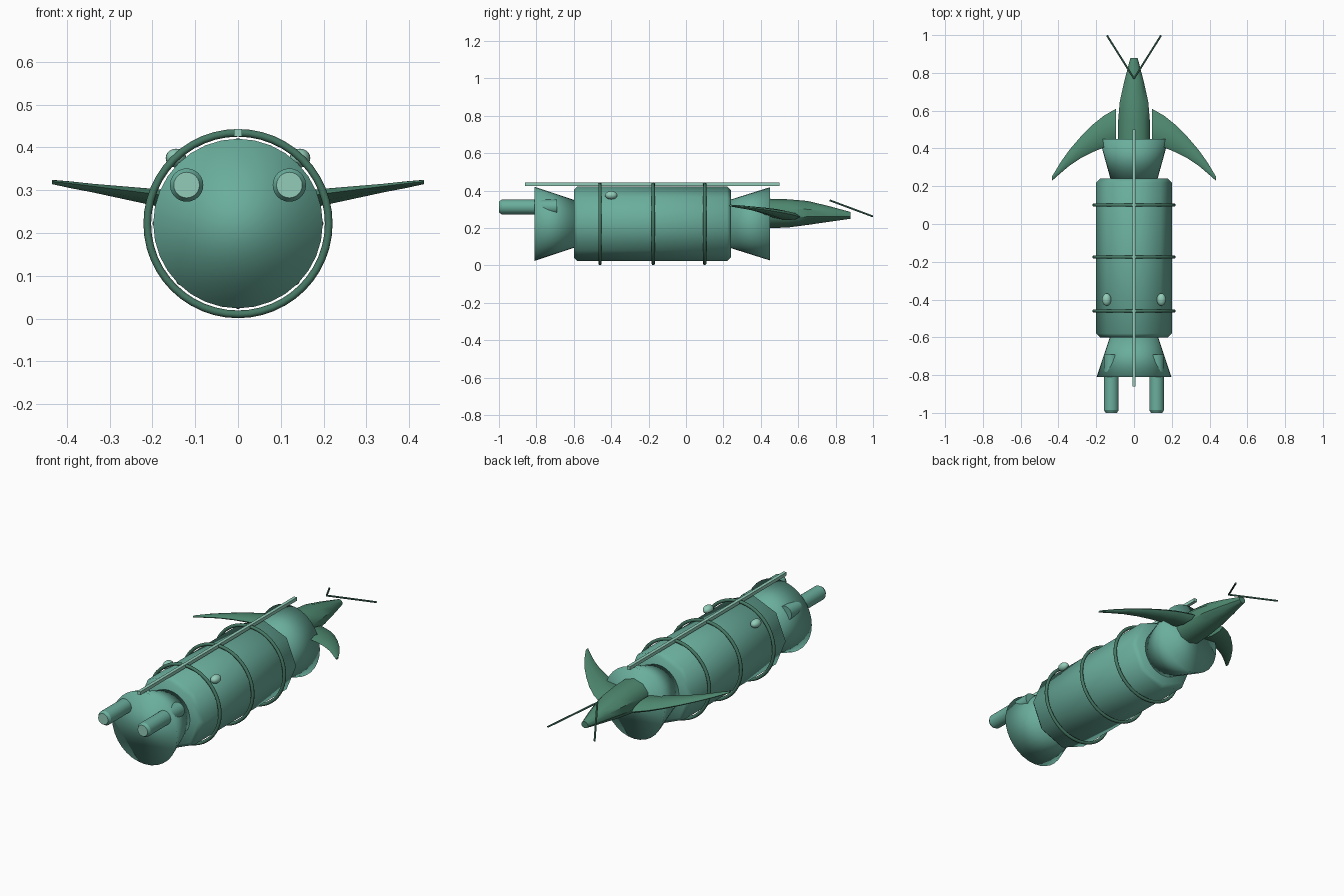
import bpy, bmesh, math
from mathutils import Vector

cube = bpy.data.objects.get("Cube")
if cube:
    bpy.data.objects.remove(cube, do_unlink=True)

AXIS_Z = 0.222


def material(name, rgb):
    lin = [((c / 255 + 0.055) / 1.055) ** 2.4 for c in rgb] + [1]
    m = bpy.data.materials.new(name)
    m.diffuse_color = lin
    m.use_nodes = True
    m.node_tree.nodes["Principled BSDF"].inputs["Base Color"].default_value = lin
    return m


TEAL = material("teal", (106, 174, 156))
GREEN = material("fin green", (78, 136, 112))
DARK = material("dark green", (70, 120, 100))
PALE = material("pale teal", (146, 204, 184))


def finish(ob, name, mat, angle=None):
    """Name and colour an object, with smooth shading (by angle if given)."""
    ob.name = ob.data.name = name
    ob.data.materials.append(mat)
    bpy.ops.object.select_all(action='DESELECT')
    ob.select_set(True)
    bpy.context.view_layer.objects.active = ob
    if angle is None:
        bpy.ops.object.shade_smooth()
    elif angle > 0:
        bpy.ops.object.shade_smooth_by_angle(angle=math.radians(angle))
    return ob


def loft(name, rings, mat, angle=None):
    """Skin a list of equal-length point loops and cap both ends."""
    bm = bmesh.new()
    loops = [[bm.verts.new(p) for p in r] for r in rings]
    n = len(loops[0])
    for a, b in zip(loops, loops[1:]):
        for i in range(n):
            j = (i + 1) % n
            bm.faces.new((a[i], a[j], b[j], b[i]))
    bm.faces.new(loops[0])
    bm.faces.new(loops[-1])
    bmesh.ops.recalc_face_normals(bm, faces=bm.faces)
    me = bpy.data.meshes.new(name)
    bm.to_mesh(me)
    bm.free()
    ob = bpy.data.objects.new(name, me)
    bpy.context.collection.objects.link(ob)
    return finish(ob, name, mat, angle)


def oval(y, rx, rz, x=0, z=AXIS_Z, n=32):
    turn = [2 * math.pi * i / n for i in range(n)]
    return [(x + rx * math.sin(t), y, z + rz * math.cos(t)) for t in turn]


# Main tank: eight-sided with chamfered ends
loft("tank", [oval(y, r, r, n=8) for y, r in
              ((-0.6, 0.18), (-0.58, 0.2), (0.22, 0.2), (0.24, 0.18))], TEAL)

# Flared ends
loft("front_flare", [oval(-0.81, 0.198, 0.198), oval(-0.6, 0.128, 0.128)], TEAL)
loft("rear_flare", [oval(0.24, 0.125, 0.13), oval(0.45, 0.183, 0.196)], TEAL)

# Hoops around the tank
for i, y in enumerate((-0.46, -0.175, 0.1)):
    bpy.ops.mesh.primitive_torus_add(
        major_radius=0.212, minor_radius=0.009, major_segments=48, minor_segments=10,
        location=(0, y, AXIS_Z), rotation=(math.pi / 2, 0, 0))
    finish(bpy.context.object, f"hoop_{i + 1}", DARK)

# Long rail on top
bpy.ops.mesh.primitive_cube_add(size=1, location=(0, -0.18, 0.434))
rail = bpy.context.object
rail.scale = (0.018, 1.36, 0.018)
finish(rail, "top_rail", PALE, 0)

# Tapered tail
tail = [(0.42, 0.09, 0.08, 0.277), (0.55, 0.088, 0.075, 0.278), (0.65, 0.079, 0.064, 0.28),
        (0.76, 0.053, 0.043, 0.275), (0.88, 0.02, 0.018, 0.267)]
loft("tail", [oval(y, rx, rz, z=z, n=10) for y, rx, rz, z in tail], GREEN, 40)

# Wing stations: x, trailing y, leading y, half thickness
wing = [(0.095, 0.43, 0.61, 0.024), (0.16, 0.405, 0.573, 0.022), (0.22, 0.38, 0.525, 0.018),
        (0.28, 0.35, 0.465, 0.014), (0.34, 0.31, 0.395, 0.01), (0.39, 0.268, 0.325, 0.008),
        (0.435, 0.228, 0.25, 0.005)]


def section(side, x, back, lead, t):
    z = 0.254 + 0.15 * x
    mid, half = (back + lead) / 2, (lead - back) / 2
    pts = []
    for k in range(8):
        a = math.pi * k / 4
        dy = half * math.cos(a)
        pts.append((side * x, mid + dy, z + t * math.sin(a) - 0.1 * dy))
    return pts


for side, label in ((1, "left"), (-1, "right")):
    loft(f"{label}_wing", [section(side, *s) for s in wing], GREEN, 40)

    # Forward barrel with a bevelled rim and pale end
    loft(f"{label}_barrel", [oval(y, r, r, side * 0.12, 0.312, 24) for y, r in
                             ((-0.999, 0.03), (-0.985, 0.039), (-0.69, 0.039))], TEAL, 30)
    loft(f"{label}_barrel_end", [oval(y, 0.03, 0.03, side * 0.12, 0.312, 24)
                                 for y in (-1.0, -0.996)], PALE, 30)

    # Lamp bump on the shoulder
    bpy.ops.mesh.primitive_uv_sphere_add(segments=20, ring_count=12, radius=1,
                                         location=(side * 0.145, -0.4, 0.375))
    bump = bpy.context.object
    bump.scale = (0.024, 0.033, 0.022)
    finish(bump, f"{label}_lamp", PALE)

    # Thin whisker antenna
    start, end = Vector((0, 0.77, 0.347)), Vector((side * 0.143, 0.998, 0.262))
    bpy.ops.mesh.primitive_cylinder_add(vertices=8, radius=0.005, depth=(end - start).length,
                                        location=(start + end) / 2)
    rod = bpy.context.object
    rod.rotation_euler = (end - start).to_track_quat('Z', 'Y').to_euler()
    finish(rod, f"{label}_antenna", DARK, 30)
